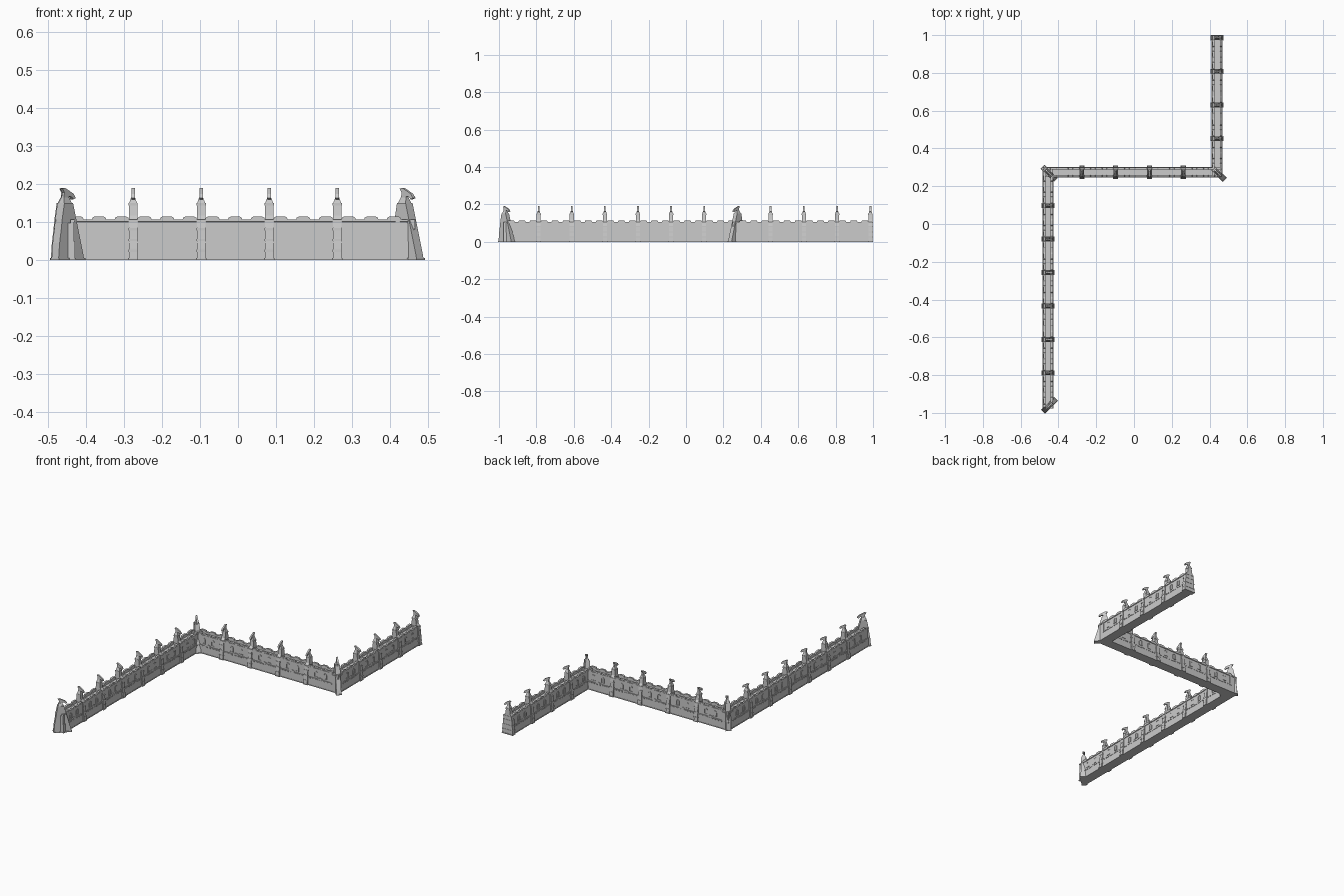
import bpy, bmesh
from math import radians, cos, sin, pi
from mathutils import Matrix, Vector

if "Cube" in bpy.data.objects:
    bpy.data.objects.remove(bpy.data.objects["Cube"])


def prism(bm, pts, w0, w1, mat, side=False):
    """Extrude an outline. side=False: outline in (v,z) along u; True: outline in (u,z) along v."""
    rows = []
    for w in (w0, w1):
        rows.append([bm.verts.new(mat @ (Vector((a, w, b)) if side else Vector((w, a, b))))
                     for a, b in pts])
    n = len(pts)
    bm.faces.new(rows[0])
    bm.faces.new(rows[1])
    for i in range(n):
        j = (i + 1) % n
        bm.faces.new((rows[0][i], rows[0][j], rows[1][j], rows[1][i]))


def box(bm, u, v, z, mat):
    prism(bm, [(u[0], z[0]), (u[1], z[0]), (u[1], z[1]), (u[0], z[1])], v[0], v[1], mat, True)


def finish(bm, name):
    bmesh.ops.recalc_face_normals(bm, faces=bm.faces)
    me = bpy.data.meshes.new(name)
    bm.to_mesh(me)
    bm.free()
    ob = bpy.data.objects.new(name, me)
    bpy.context.collection.objects.link(ob)
    return ob


def arch(cx, z0, z1, hw):
    zc = z1 - hw
    return [(cx - hw, z0), (cx + hw, z0)] + \
           [(cx + hw * cos(pi * i / 6), zc + hw * sin(pi * i / 6)) for i in range(7)]


def frame_ring(bm, cx, z0, z1, hw, t, v0, v1, mat):
    """Raised arched surround, built as one open horseshoe outline."""
    outer = arch(cx, z0, z1, hw)[1:] + [(cx - hw, z0)]
    inner = arch(cx, z0, z1 - t, hw - t)[1:] + [(cx - hw + t, z0)]
    prism(bm, outer + inner[::-1], v0, v1, mat, True)


# wall cross-section: body with a sunken walkway between two parapets
half = [(0.023, 0.0), (0.023, 0.100), (0.026, 0.101), (0.026, 0.107), (0.014, 0.107), (0.014, 0.097)]
SECTION = half + [(-v, z) for v, z in half[::-1]]


def wall(name, x, y, ang, bays, pitch, ext0, ext1):
    mat = Matrix.Translation((x, y, 0)) @ Matrix.Rotation(radians(ang), 4, 'Z')
    length = bays * pitch
    bm = bmesh.new()
    prism(bm, SECTION, -ext0, length + ext1, mat)
    finish(bm, name)

    bm = bmesh.new()                      # thick footing with a scalloped upper edge
    wn = bmesh.new()                      # arched windows and corbels
    mr = bmesh.new()                      # merlons
    for s in (-1, 1):
        top = []
        for b in range(bays):
            for f, z in ((0.06, .049), (0.40, .049), (0.44, .055), (0.5, .058),
                         (0.56, .055), (0.60, .049), (0.94, .049)):
                top.append(((b + f) * pitch, z))
        pts = [(-ext0, 0), (length + ext1, 0), (length + ext1, .049)] + top[::-1] + [(-ext0, .049)]
        prism(bm, pts, s * 0.0225, s * 0.0265, mat, True)
        box(bm, (-ext0, length + ext1), (s * .026, s * .0285), (0, .004), mat)
        for b in range(bays):
            u0 = b * pitch
            for f in (0.34, 0.67):
                frame_ring(wn, u0 + f * pitch, .060, .091, .010, .003, s * .0225, s * .0250, mat)
                box(wn, (u0 + f * pitch - .011, u0 + f * pitch + .011),
                    (s * .0225, s * .0258), (.057, .060), mat)
            for i in range(8):            # small corbels below the edge
                c = u0 + pitch * (0.12 + 0.76 * i / 7)
                box(wn, (c - .006, c + .006), (s * .026, s * .0285), (.041, .046), mat)
            for f in (1 / 6, 0.5, 5 / 6):
                c = u0 + f * pitch
                prism(mr, [(c - .019, .1065), (c + .019, .1065), (c + .017, .112),
                           (c + .011, .115), (c - .011, .115), (c - .017, .112)],
                      s * .014, s * .025, mat, True)
    finish(bm, name + "_footing")
    finish(wn, name + "_windows")
    finish(mr, name + "_merlons")


# pillar outlines: (outward distance, height)
BODY = [(-.034, 0), (.034, 0), (.032, .03), (.029, .06), (.027, .085), (.024, .105),
        (.013, .118), (.009, .15), (-.013, .15), (-.017, .118), (-.025, .105),
        (-.028, .085), (-.031, .04)]
CORNER = [(-.040, 0), (.056, 0), (.051, .02), (.014, .15), (-.018, .15), (-.026, .11),
          (-.030, .08), (-.036, .045)]
HEAD = [(-.010, .155), (.004, .155), (.006, .168), (.015, .166), (.020, .160), (.027, .163),
        (.021, .174), (.008, .182), (-.006, .190), (-.014, .188), (-.008, .178)]


def pillar(bm, x, y, facing, corner=False):
    # local -v is the outward side
    mat = Matrix.Translation((x, y, 0)) @ Matrix.Rotation(radians(facing + 90), 4, 'Z')
    k = 1.2 if corner else 1.0
    body = CORNER if corner else BODY
    w = .013 if corner else .011
    prism(bm, [(-d, z) for d, z in body], -w, w, mat)
    lo, hi = body[0][0] - .001, body[1][0] + .001
    box(bm, (-w - .0025, w + .0025), (-hi, -lo), (0, .005), mat)
    if not corner:                        # raised stone courses
        for z, r in ((.022, .0335), (.05, .031), (.078, .0287), (.1, .0262)):
            box(bm, (-w - .0015, w + .0015), (-r, r), (z, z + .006), mat)
        box(bm, (-w - .0012, w + .0012), (-.011, .015), (.144, .150), mat)
    # tapered cap under the head
    b, t = .0105, .005
    low = [bm.verts.new(mat @ Vector(c)) for c in
           ((-b, -.010 * k, .15), (b, -.010 * k, .15), (b, .014 * k, .15), (-b, .014 * k, .15))]
    up = [bm.verts.new(mat @ Vector(c)) for c in
          ((-t, -.006 * k, .165), (t, -.006 * k, .165), (t, .010 * k, .165), (-t, .010 * k, .165))]
    bm.faces.new(low)
    bm.faces.new(up)
    for i in range(4):
        j = (i + 1) % 4
        bm.faces.new((low[i], low[j], up[j], up[i]))
    prism(bm, [(-d * k, z) for d, z in HEAD], -.0045, .0045, mat)


# three wall runs forming a Z in plan
LX, RX, MY = -0.455, 0.440, 0.274
P1, P2, P3 = 0.177, (RX - LX) / 5, 0.178
wall("left_wall", LX, MY - 7 * P1, 90, 7, P1, 0.012, 0.026)
wall("middle_wall", LX, MY, 0, 5, P2, 0.026, 0.026)
wall("right_wall", RX, MY, 90, 4, P3, 0.026, 0.008)

# pillars between bays
bm = bmesh.new()
for i in range(1, 7):
    pillar(bm, LX, MY - i * P1, 0)
for i in range(1, 5):
    pillar(bm, LX + i * P2, MY, -90)
    pillar(bm, RX, MY + i * P3, 0)
finish(bm, "wall_pillars")

# diagonal buttress pillars at the corners and the front end
bm = bmesh.new()
pillar(bm, LX, MY, -45, True)
pillar(bm, RX, MY, -45, True)
pillar(bm, LX + .002, MY - 7 * P1, 45, True)
finish(bm, "corner_pillars")
